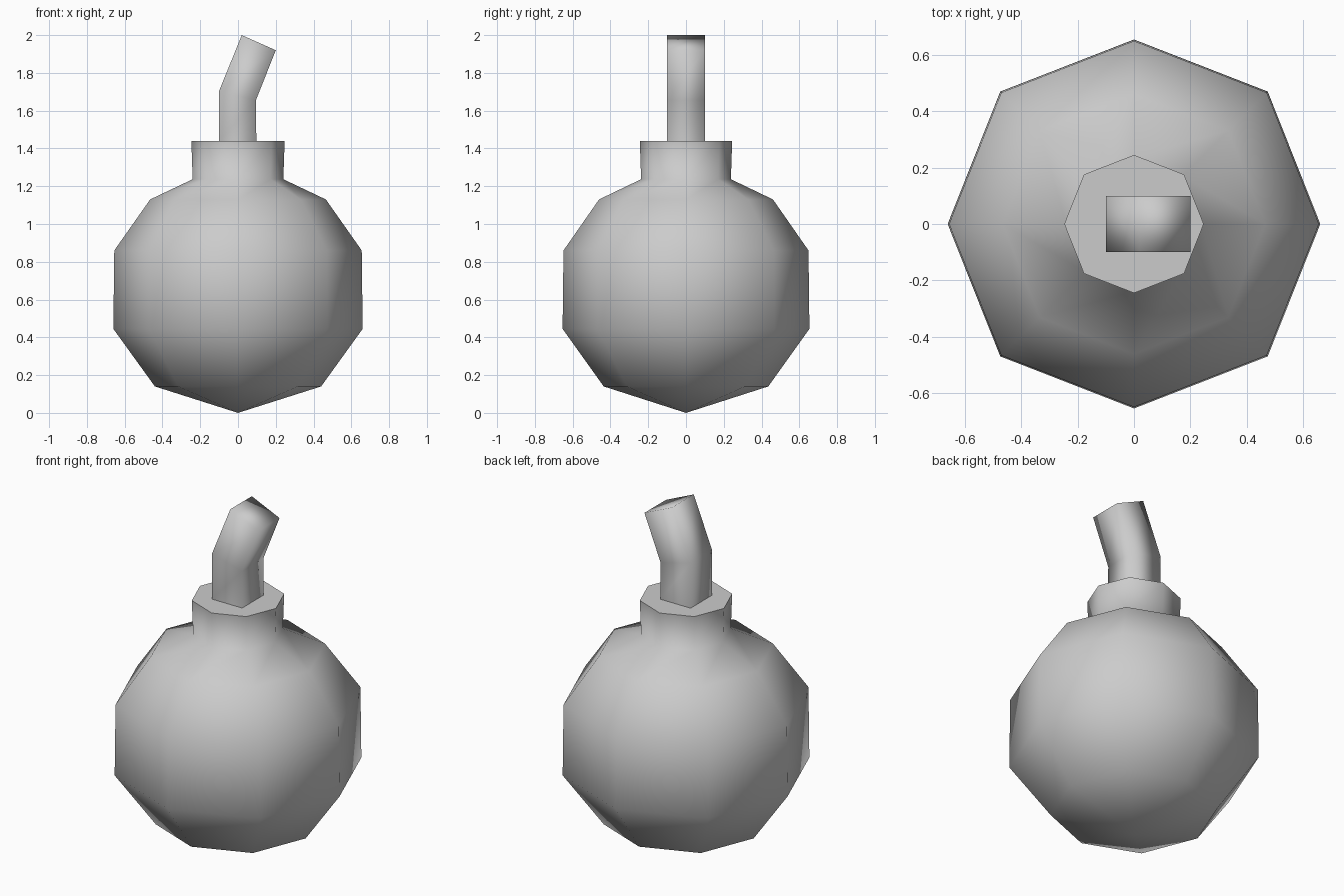
import bpy, bmesh, math

cube = bpy.data.objects.get("Cube")
if cube:
    bpy.data.objects.remove(cube, do_unlink=True)

grey = bpy.data.materials.new("plain grey")
grey.use_nodes = True
grey.diffuse_color = (0.6, 0.6, 0.6, 1)
grey.node_tree.nodes["Principled BSDF"].inputs["Base Color"].default_value = (0.6, 0.6, 0.6, 1)


def finish(bm, name):
    bmesh.ops.recalc_face_normals(bm, faces=bm.faces)
    mesh = bpy.data.meshes.new(name)
    bm.to_mesh(mesh)
    bm.free()
    mesh.materials.append(grey)
    obj = bpy.data.objects.new(name, mesh)
    bpy.context.collection.objects.link(obj)
    return obj


def skin(bm, rings):
    """Join neighbouring rings of vertices with quads."""
    for low, high in zip(rings, rings[1:]):
        n = len(low)
        for i in range(n):
            j = (i + 1) % n
            bm.faces.new((low[i], low[j], high[j], high[i])).smooth = True


# Round body with its neck: an eight-sided lathe rising from a point
SIDES = 8
profile = [(0.44, 0.14), (0.66, 0.445), (0.655, 0.86),
           (0.465, 1.13), (0.24, 1.237), (0.247, 1.44)]
bm = bmesh.new()
rings = []
for radius, z in profile:
    ring = []
    for i in range(SIDES):
        a = math.tau * i / SIDES
        r = radius * (1.015 if i % 2 else 1)
        ring.append(bm.verts.new((r * math.cos(a), r * math.sin(a) * 0.99, z)))
    rings.append(ring)
skin(bm, rings)
tip = bm.verts.new((0, 0, 0))
for i in range(SIDES):
    bm.faces.new((tip, rings[0][(i + 1) % SIDES], rings[0][i])).smooth = True

# Flat neck top with a sharp rim
top = bm.faces.new(rings[-1])
top.smooth = False
for edge in top.edges:
    edge.smooth = False
finish(bm, "round_body")

# Bent square fuse, softly shaded all over
bm = bmesh.new()
rings = []
for left, left_z, right, right_z in [(-0.1, 1.44, 0.097, 1.44),
                                     (-0.1, 1.705, 0.095, 1.655),
                                     (0.02, 2.0, 0.2, 1.92)]:
    rings.append([bm.verts.new(p) for p in (
        (left, -0.1, left_z), (right, -0.1, right_z),
        (right, 0.1, right_z), (left, 0.1, left_z))])
skin(bm, rings)
bm.faces.new(rings[-1]).smooth = True
finish(bm, "bent_fuse")
